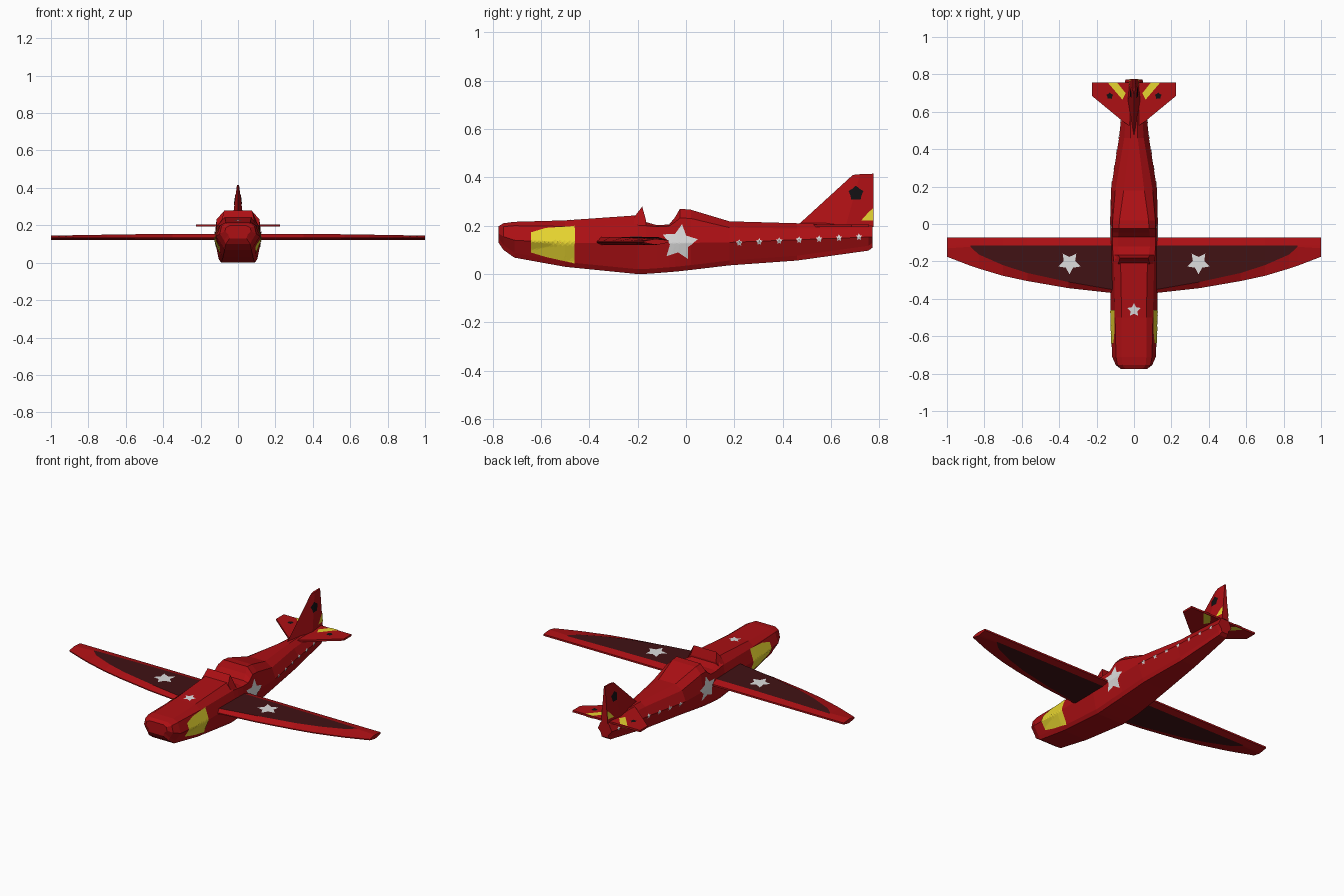
import bpy, bmesh, math
from mathutils import Vector
from mathutils.bvhtree import BVHTree

if "Cube" in bpy.data.objects:
    bpy.data.objects.remove(bpy.data.objects["Cube"])


def material(name, rgb):
    m = bpy.data.materials.new(name)
    m.diffuse_color = (*rgb, 1)
    m.use_nodes = True
    m.node_tree.nodes["Principled BSDF"].inputs["Base Color"].default_value = m.diffuse_color
    return m


RED = material("red paint", (0.42, 0.005, 0.007))
MAROON = material("dark maroon", (0.052, 0.006, 0.007))
YELLOW = material("yellow", (0.82, 0.68, 0.03))
WHITE = material("white", (0.72, 0.72, 0.72))
BLACK = material("black", (0.006, 0.005, 0.006))


def finish(name, bm, mats):
    me = bpy.data.meshes.new(name)
    bm.to_mesh(me)
    bm.free()
    ob = bpy.data.objects.new(name, me)
    bpy.context.collection.objects.link(ob)
    for m in mats:
        me.materials.append(m)
    return ob


def loft(name, rings, mats=(RED,), paint=None):
    """Skin closed rings of points, cap both ends, colour by a rule, return a ray-cast tree."""
    bm = bmesh.new()
    vs = [[bm.verts.new(p) for p in r] for r in rings]
    n = len(rings[0])
    for i in range(len(vs) - 1):
        for j in range(n):
            k = (j + 1) % n
            f = bm.faces.new((vs[i][j], vs[i][k], vs[i + 1][k], vs[i + 1][j]))
            if paint:
                f.material_index = paint(i, j)
    bm.faces.new(vs[0])
    bm.faces.new(vs[-1])
    bmesh.ops.recalc_face_normals(bm, faces=bm.faces)
    tree = BVHTree.FromBMesh(bm)
    finish(name, bm, mats)
    return tree


def decal(name, pts, axis, side, tree, mat, cuts=5):
    """Drape a flat outline onto a part along x (pts = y,z) or z (pts = x,y)."""
    bm = bmesh.new()
    c = [sum(p[i] for p in pts) / len(pts) for i in (0, 1)]
    mid = bm.verts.new((c[0], c[1], 0))
    ring = [bm.verts.new((p[0], p[1], 0)) for p in pts]
    for i, v in enumerate(ring):
        bm.faces.new((mid, v, ring[(i + 1) % len(ring)]))
    bmesh.ops.subdivide_edges(bm, edges=bm.edges[:], cuts=cuts, use_grid_fill=True)
    out = Vector((side, 0, 0)) if axis == "x" else Vector((0, 0, side))
    missed = []
    for v in bm.verts:
        a, b = v.co.x, v.co.y
        start = Vector((2 * side, a, b)) if axis == "x" else Vector((a, b, 2 * side))
        hit, normal, _, _ = tree.ray_cast(start, -out)
        if hit is None:
            missed.append(v)
        else:
            v.co = hit + normal * 0.003
    bmesh.ops.delete(bm, geom=missed, context="VERTS")
    for f in bm.faces:
        f.normal_update()
        if f.normal.dot(out) < 0:
            f.normal_flip()
    finish(name, bm, [mat])


def star(cx, cy, r, turn=90, inner=0.52):
    return [(cx + (r if i % 2 == 0 else r * inner) * math.cos(math.radians(turn + 36 * i)),
             cy + (r if i % 2 == 0 else r * inner) * math.sin(math.radians(turn + 36 * i)))
            for i in range(10)]


# Fuselage: y, belly (z, half width), waist (half width, z), shoulder (x, z), top (x, z)
stations = [
    (-.775, .130, .045, .070, .168, .065, .188, .045, .198),
    (-.755, .100, .065, .097, .155, .088, .196, .063, .210),
    (-.71, .068, .072, .117, .140, .096, .200, .066, .216),
    (-.50, .030, .080, .125, .128, .101, .197, .066, .222),
    (-.20, .000, .090, .125, .128, .108, .202, .072, .243),
    (-.165, .001, .090, .125, .128, .112, .200, .080, .215),
    (-.12, .004, .090, .125, .128, .115, .196, .085, .202),
    (-.07, .008, .090, .125, .128, .116, .198, .085, .205),
    (-.045, .010, .089, .125, .128, .116, .215, .082, .235),
    (-.025, .012, .088, .125, .128, .115, .232, .080, .270),
    (.02, .017, .086, .125, .129, .114, .230, .078, .266),
    (.18, .036, .078, .124, .131, .100, .192, .055, .218),
    (.46, .056, .050, .080, .142, .052, .188, .020, .210),
    (.755, .097, .026, .049, .153, .032, .190, .012, .213),
    (.772, .110, .022, .046, .154, .030, .190, .010, .213),
]
rings = []
for y, zb, xb, w, zc, xs, zs, xt, zt in stations:
    half = [(xb, zb), (xb * 1.15, zb + .02), (w, zc), (xs, zs), (xt, zt)]
    rings.append([(x, y, z) for x, z in half] + [(-x, y, z) for x, z in reversed(half)])
body = loft("fuselage", rings)

# Windscreen wedge ahead of the cockpit
loft("windscreen", [[(s * .108, -.215, .20), (s * .085, -.215, .235), (s * .075, -.181, .279),
                     (s * .085, -.166, .225), (s * .108, -.166, .20)] for s in (-1, 1)])

# Wings: span x, leading edge y, front edge of the dark panel, top z
span = [(.08, -.373, -.357, .154), (.35, -.343, -.31, .154), (.57, -.305, -.262, .152),
        (.70, -.277, -.22, .150), (.83, -.238, -.163, .148), (.875, -.223, -.122, .147),
        (1.0, -.175, -.13, .145)]
wings = {}
for s, label in ((1, "right"), (-1, "left")):
    rings = [[(s * x, le, .136), (s * x, pf, zt), (s * x, -.115, zt - .001), (s * x, -.072, .140),
              (s * x, -.072, .130), (s * x, -.115, .122), (s * x, pf, .121), (s * x, le, .130)]
             for x, le, pf, zt in span]
    wings[s] = loft(label + "_wing", rings, (RED, MAROON),
                    lambda i, j: 1 if i < 5 and j in (1, 5) else 0)

# Tail fin: thin leading edge, thick middle, square trailing edge
fin = loft("tail_fin", [
    [(0, .46, .20), (.034, .66, .195), (.022, .775, .195), (-.022, .775, .195), (-.034, .66, .195)],
    [(0, .69, .41), (.006, .72, .413), (.004, .775, .415), (-.004, .775, .415), (-.006, .72, .413)]])

# Tailplane plate
plan = [(.0, .51), (.055, .545), (.225, .685), (.225, .757),
        (-.225, .757), (-.225, .685), (-.055, .545)]
tail = loft("tailplane", [[(x, y, z) for x, y in plan] for z in (.194, .205)])

# Painted markings, mirrored to both sides
decal("nose_star", star(0, -.46, .037), "z", 1, body, WHITE)
for s, label in ((1, "right"), (-1, "left")):
    decal(label + "_cowl_panel", [(-.64, .172), (-.58, .19), (-.46, .198), (-.46, .045), (-.58, .072), (-.64, .09)],
          "x", s, body, YELLOW, 9)
    decal(label + "_body_star", star(-.027, .13, .077, 82), "x", s, body, WHITE, 9)
    for i in range(7):
        decal(f"{label}_small_star_{i + 1}", star(.22 + .0825 * i, .129 + .004 * i, .014),
              "x", s, body, WHITE, 2)
    decal(label + "_wing_star", star(s * .345, -.208, .062, -90), "z", 1, wings[s], WHITE)
    decal(label + "_fin_star", star(.703, .333, .032, 90, .75), "x", s, fin, BLACK)
    decal(label + "_fin_stripe", [(.725, .222), (.774, .222), (.774, .272), (.755, .256)],
          "x", s, fin, YELLOW)
    for up, face in ((1, "upper"), (-1, "lower")):
        decal(f"{label}_{face}_tail_stripe",
              [(s * .09, .756), (s * .14, .756), (s * .062, .665), (s * .045, .70)],
              "z", up, tail, YELLOW)
    decal(label + "_tailplane_star", star(s * .13, .685, .019, 90, .7), "z", 1, tail, BLACK)
